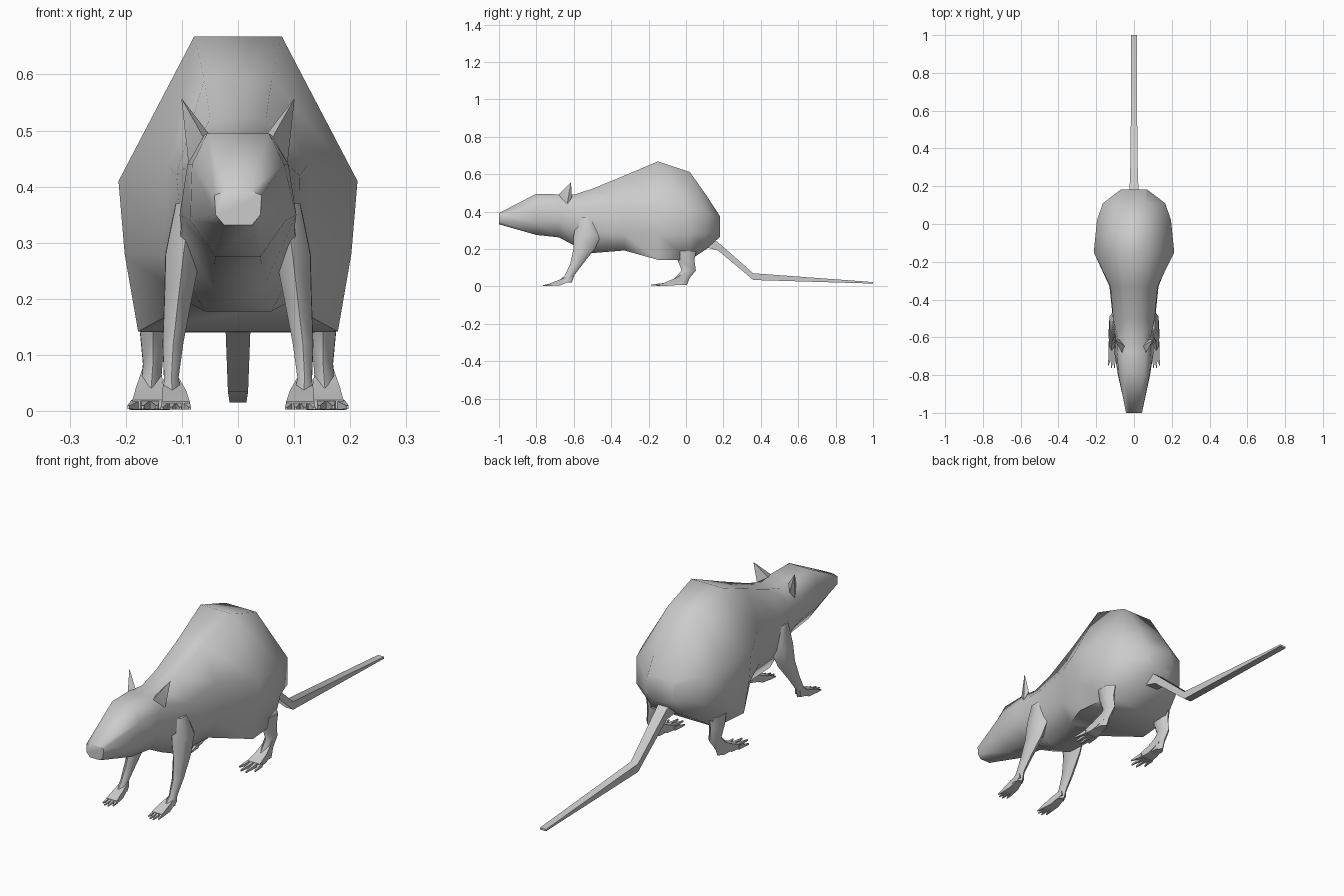
import bpy, bmesh, math
from mathutils import Vector

if "Cube" in bpy.data.objects:
    bpy.data.objects.remove(bpy.data.objects["Cube"])

fur = bpy.data.materials.new("grey fur")
fur.diffuse_color = (0.6, 0.6, 0.6, 1)
fur.use_nodes = True
fur.node_tree.nodes["Principled BSDF"].inputs["Base Color"].default_value = fur.diffuse_color


def loft(name, rings, angle=65):
    """Skin a list of equal-length point rings and cap both ends."""
    bm = bmesh.new()
    vs = [[bm.verts.new(p) for p in r] for r in rings]
    n = len(rings[0])
    for a, b in zip(vs, vs[1:]):
        for i in range(n):
            j = (i + 1) % n
            bm.faces.new((a[i], a[j], b[j], b[i]))
    bm.faces.new(vs[0])
    bm.faces.new(vs[-1])
    bmesh.ops.recalc_face_normals(bm, faces=bm.faces)
    me = bpy.data.meshes.new(name)
    bm.to_mesh(me)
    bm.free()
    me.materials.append(fur)
    ob = bpy.data.objects.new(name, me)
    bpy.context.collection.objects.link(ob)
    bpy.ops.object.select_all(action='DESELECT')
    ob.select_set(True)
    bpy.context.view_layer.objects.active = ob
    bpy.ops.object.shade_smooth_by_angle(angle=math.radians(angle))
    return ob


def level_ring(s, x, y, z, rx, ry, n=6):
    """Horizontal ellipse ring, s mirrors it to the other side."""
    return [(s * (x + rx * math.cos(math.tau * i / n + .5)),
             y + ry * math.sin(math.tau * i / n + .5), z) for i in range(n)]


def upright_ring(s, x, y, z, rx, rz, n=4):
    """Upright ring facing along y."""
    return [(s * (x + rx * math.cos(math.tau * (i + .5) / n) * 1.41),
             y, z + rz * math.sin(math.tau * (i + .5) / n) * 1.41) for i in range(n)]


# head and body: y, then (half width, height) from top to bottom
sections = [
    (-1.00, (.022, .392), (.042, .385), (.040, .35), (.025, .332)),
    (-0.80, (.055, .495), (.082, .44), (.085, .34), (.040, .275)),
    (-0.68, (.060, .492), (.090, .44), (.104, .35), (.042, .262)),
    (-0.60, (.050, .490), (.088, .44), (.100, .32), (.045, .220)),
    (-0.50, (.050, .522), (.110, .42), (.112, .28), (.060, .178)),
    (-0.33, (.060, .592), (.125, .44), (.130, .28), (.085, .192)),
    (-0.15, (.078, .668), (.213, .41), (.202, .28), (.178, .142)),
    (0.02, (.075, .612), (.196, .41), (.195, .28), (.160, .140)),
    (0.11, (.065, .485), (.165, .40), (.165, .28), (.090, .200)),
    (0.182, (.060, .375), (.070, .35), (.065, .29), (.040, .265)),
]
loft("body", [[(w, y, z) for w, z in p] + [(-w, y, z) for w, z in reversed(p)]
              for y, *p in sections])

# tail
tail = [(.10, .245, .032, .035), (.17, .215, .024, .022),
        (.36, .052, .018, .018), (1.0, .019, .015, .004)]
loft("tail", [upright_ring(1, 0, y, z, rx, rz) for y, z, rx, rz in tail])

for s, side in ((1, "right"), (-1, "left")):
    # ears
    base = [(.060, -.685, .485), (.050, -.645, .492), (.080, -.61, .475), (.088, -.635, .44)]
    tip = Vector((.101, -.615, .558))
    loft("ear_" + side, [[(s * x, y, z) for x, y, z in base],
                         [(s * q.x, q.y, q.z) for q in
                          (tip.lerp(Vector(b), .03) for b in base)]], 40)

    # front leg
    front = [(.085, -.535, .37, .030, .04), (.098, -.525, .28, .036, .075),
             (.107, -.545, .20, .028, .057), (.116, -.585, .12, .021, .034),
             (.119, -.622, .06, .015, .025), (.117, -.650, .02, .020, .04)]
    loft("front_leg_" + side, [level_ring(s, *r) for r in front])
    loft("front_paw_" + side, [upright_ring(s, *r) for r in
         ((.118, -.612, .045, .013, .014), (.114, -.67, .022, .021, .016),
          (.111, -.725, .010, .025, .007))])

    # hind leg
    hind = [(.150, .00, .19, .032, .055), (.152, .00, .14, .026, .045),
            (.152, .015, .085, .020, .038), (.155, -.02, .045, .020, .040),
            (.157, -.04, .008, .022, .045)]
    loft("hind_leg_" + side, [level_ring(s, *r) for r in hind])
    loft("hind_paw_" + side, [upright_ring(s, *r) for r in
         ((.154, .00, .055, .016, .022), (.157, -.06, .024, .025, .018),
          (.157, -.115, .012, .031, .008))])

    # toes: fan of tapering spikes on each paw
    for i in range(4):
        f = (i - 1.5) / 1.5
        reach = .02 * abs(f)
        loft(f"front_toe_{side}_{i}", [
            upright_ring(s, .111 + .018 * f, -.715, .010, .007, .007),
            upright_ring(s, .111 + .025 * f, -.77 + reach, .005, .002, .002)])
        loft(f"hind_toe_{side}_{i}", [
            upright_ring(s, .157 + .024 * f, -.10, .011, .009, .009),
            upright_ring(s, .157 + .038 * f, -.20 + 2 * reach, .007, .002, .003)])
